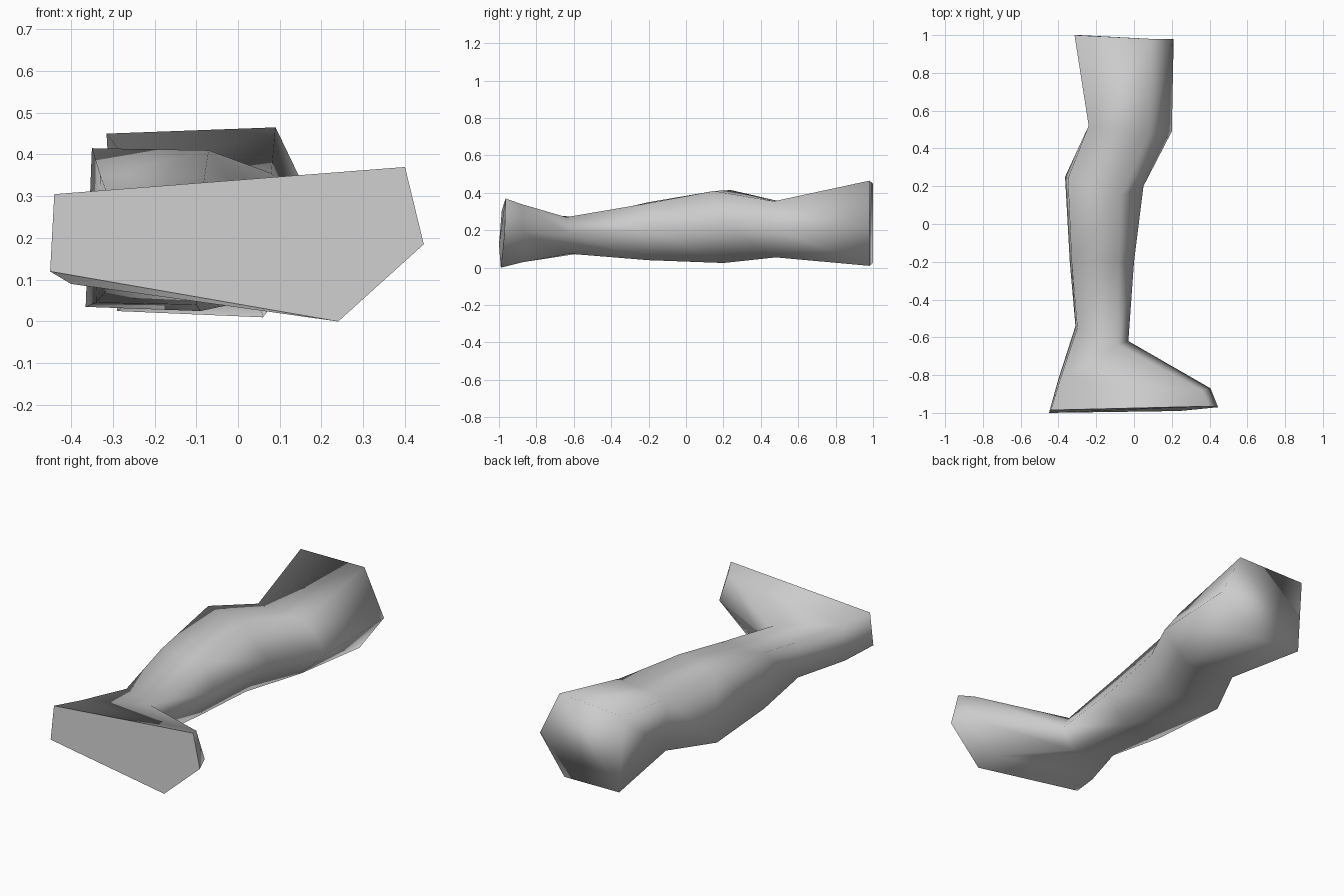
import bpy
import bmesh
from mathutils import Vector

default_cube = bpy.data.objects.get("Cube")
if default_cube:
    bpy.data.objects.remove(default_cube, do_unlink=True)


def make_material(name, colour):
    material = bpy.data.materials.new(name)
    material.use_nodes = True
    material.diffuse_color = colour
    shader = next(n for n in material.node_tree.nodes if n.type == "BSDF_PRINCIPLED")
    shader.inputs["Base Color"].default_value = colour
    return material


# Five-sided cross-sections from the sole to the top of the thigh:
# upper outer, upper inner, inner side, lower inner, lower outer corner
sole = [(-.44, -.985, .305), (.40, -.965, .37), (.445, -.97, .185), (.24, -.99, 0), (-.45, -1, .12)]
instep = [(-.39, -.82, .285), (.36, -.88, .34), (.405, -.87, .19), (.22, -.87, .03), (-.4, -.82, .09)]
ankle = [(-.3, -.55, .27), (-.09, -.64, .27), (-.03, -.62, .18), (-.1, -.63, .075), (-.31, -.54, .08)]
lower_calf = [(-.33, -.2, .35), (-.08, -.2, .345), (.0, -.2, .2), (-.1, -.2, .04), (-.34, -.2, .045)]
upper_calf = [(-.35, .24, .415), (-.07, .15, .41), (.05, .2, .23), (-.09, .2, .025), (-.365, .25, .035)]
knee = [(-.24, .52, .35), (.08, .47, .355), (.2, .49, .2), (.05, .48, .055), (-.24, .52, .06)]
thigh_top = [(-.315, 1, .45), (.09, .98, .465), (.21, .98, .215), (.06, .98, .01), (-.29, 1, .025)]
sections = [sole, instep, ankle, lower_calf, upper_calf, knee, thigh_top]


def loft(name, sections, material):
    """Skin neighbouring cross-sections and close both ends."""
    bm = bmesh.new()
    rings = [[bm.verts.new(Vector(point)) for point in section] for section in sections]
    for ring, following in zip(rings, rings[1:]):
        count = len(ring)
        for i in range(count):
            j = (i + 1) % count
            bm.faces.new((ring[i], ring[j], following[j], following[i]))
    for face in bm.faces:
        face.smooth = True

    # Flat sole with a crisp rim
    sole_face = bm.faces.new(rings[0])
    for edge in sole_face.edges:
        edge.smooth = False

    # Closed end of the thigh, blended into the sides
    thigh_end = bm.faces.new(rings[-1])
    thigh_end.smooth = True

    bmesh.ops.recalc_face_normals(bm, faces=bm.faces[:])
    mesh = bpy.data.meshes.new(name)
    bm.to_mesh(mesh)
    bm.free()
    mesh.materials.append(material)
    obj = bpy.data.objects.new(name, mesh)
    bpy.context.scene.collection.objects.link(obj)
    return obj


grey = make_material("light grey", (.6, .6, .6, 1))
loft("leg_and_foot", sections, grey)
